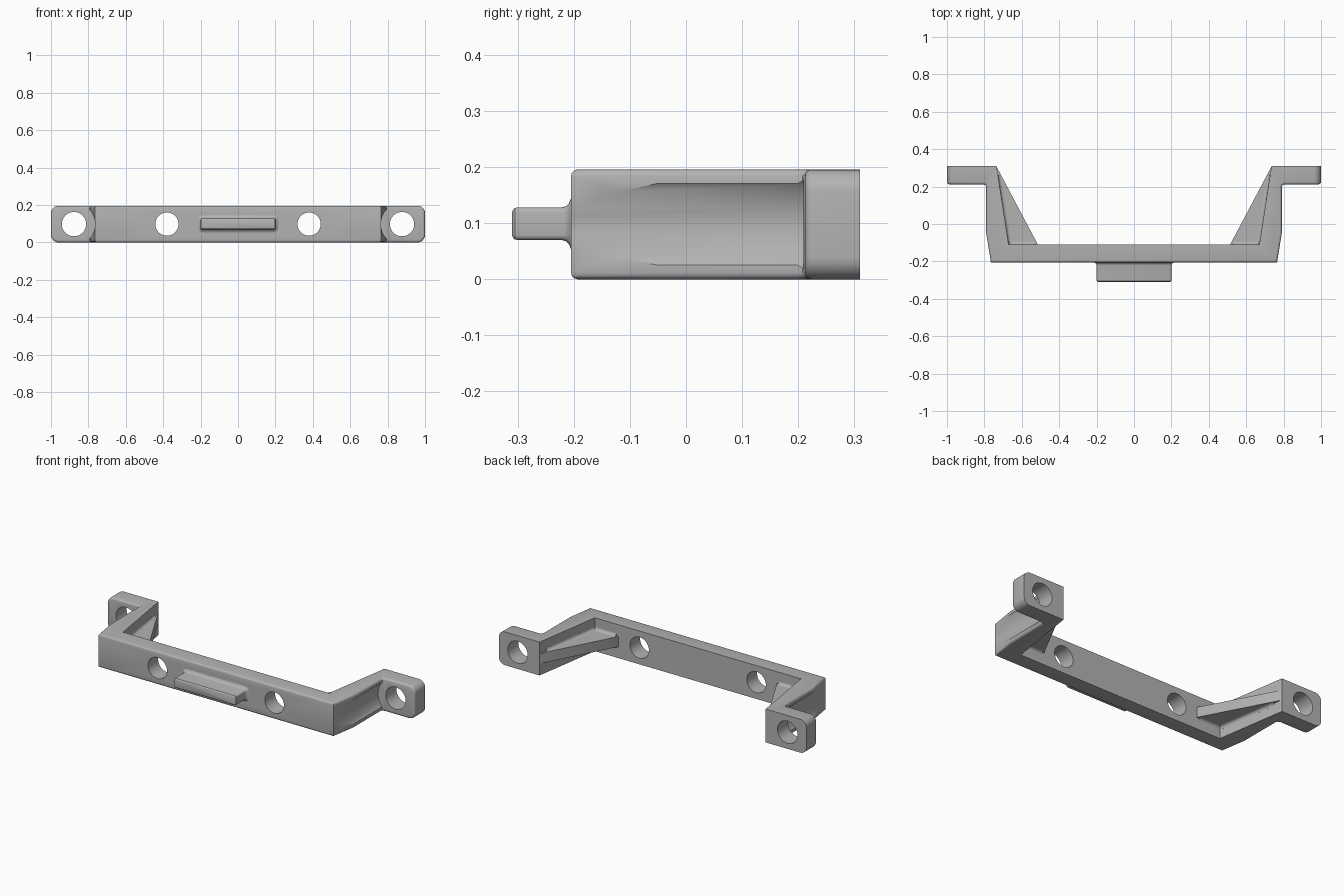
import bpy, bmesh, math
from mathutils import Vector

H = 0.196            # bracket height
MID = H / 2

if "Cube" in bpy.data.objects:
    bpy.data.objects.remove(bpy.data.objects["Cube"], do_unlink=True)

grey = bpy.data.materials.new("plain_grey")
grey.use_nodes = True
grey.diffuse_color = (0.45, 0.45, 0.45, 1)
grey.node_tree.nodes["Principled BSDF"].inputs["Base Color"].default_value = (0.45, 0.45, 0.45, 1)


def finish(name, bm):
    """Turn a bmesh into a named grey object."""
    bmesh.ops.recalc_face_normals(bm, faces=bm.faces)
    mesh = bpy.data.meshes.new(name)
    bm.to_mesh(mesh)
    bm.free()
    mesh.materials.append(grey)
    obj = bpy.data.objects.new(name, mesh)
    bpy.context.collection.objects.link(obj)
    return obj


def activate(obj):
    bpy.ops.object.select_all(action="DESELECT")
    obj.select_set(True)
    bpy.context.view_layer.objects.active = obj


def loft(bm, rings):
    """Skin a list of closed rings and cap both ends."""
    rows = [[bm.verts.new(p) for p in ring] for ring in rings]
    n = len(rows[0])
    for a, b in zip(rows, rows[1:]):
        for i in range(n):
            j = (i + 1) % n
            bm.faces.new((a[i], a[j], b[j], b[i]))
    bm.faces.new(rows[0])
    bm.faces.new(rows[-1])


def prism(bm, outline, z0, z1):
    loft(bm, [[(x, y, z) for x, y in outline] for z in (z0, z1)])


def cylinder(name, x, y0, y1, radius):
    bm = bmesh.new()
    turn = [i * math.tau / 48 for i in range(48)]
    loft(bm, [[(x + radius * math.cos(t), y, MID + radius * math.sin(t)) for t in turn]
              for y in (y0, y1)])
    return finish(name, bm)


# Bracket: front bar, two arms and two mounting feet in one outline
half = [(0.765, -0.205), (0.79, -0.05), (0.79, 0.199), (0.794, 0.208), (0.803, 0.212),
        (1.0, 0.212), (1.0, 0.31), (0.735, 0.31), (0.67, -0.11)]
bm = bmesh.new()
prism(bm, half + [(-x, y) for x, y in reversed(half)], 0, H)
bmesh.ops.recalc_face_normals(bm, faces=bm.faces)

# Large rounding on the outer corners of the feet
outer = [e for e in bm.edges if all(abs(v.co.x) > 0.99 for v in e.verts)
         and abs(e.verts[0].co.z - e.verts[1].co.z) < 0.001]
bmesh.ops.bevel(bm, geom=outer, offset=0.04, segments=6, profile=0.5, affect="EDGES")
bm.normal_update()


def faces_out(f):
    c = f.calc_center_median()
    arm = abs(c.x) < 0.85 and f.normal.x * c.x > 0.6
    return abs(f.normal.z) < 0.01 and (f.normal.y < -0.05 or arm)


# Small rounding around the front and outer faces
soft = []
for e in bm.edges:
    a, b = e.verts
    upright = abs(a.co.z - b.co.z) > 0.1 and abs(a.co.x) < 0.95
    if not upright and e.calc_face_angle(0) > 0.6 and any(faces_out(f) for f in e.link_faces):
        soft.append(e)
bmesh.ops.bevel(bm, geom=soft, offset=0.012, segments=3, profile=0.5, affect="EDGES")
bracket = finish("bracket", bm)

# Screw holes, and clearance channels along the arms
cutters = []
for s in (-1, 1):
    cutters += [cylinder("bar_hole_cutter", s * 0.38, -0.25, -0.05, 0.062),
                cylinder("foot_hole_cutter", s * 0.877, 0.15, 0.4, 0.065),
                cylinder("channel_cutter", s * 0.88, -0.3, 0.209, 0.116)]
activate(bracket)
for c in cutters:
    c.hide_render = True
    mod = bracket.modifiers.new("cut", "BOOLEAN")
    mod.operation = "DIFFERENCE"
    mod.solver = "EXACT"
    mod.object = c
    bpy.ops.object.modifier_apply(modifier=mod.name)
for c in cutters:
    bpy.data.objects.remove(c, do_unlink=True)


def fillet(bm, start, end, side, up, r=0.016):
    """Concave strip in the corner between a wall and the rib face."""
    side, up = Vector(side).normalized(), Vector((0, 0, up))
    rings = []
    for p, sink in ((Vector(start), 0.004), (Vector(end), 0.004)):
        base = p - side * sink
        ring = [base - up * sink, base + up * r]
        for i in range(6):
            t = i * math.pi / 10
            ring.append(p + side * r * (1 - math.cos(t)) + up * r * (1 - math.sin(t)))
        ring.append(p + side * r - up * sink)
        rings.append(ring)
    loft(bm, rings)


# Gusset ribs inside the corners, with filleted roots
ribs = []
T = 0.03
for s, label in ((1, "left"), (-1, "right")):
    bm = bmesh.new()
    prism(bm, [(s * 0.736, 0.309), (s * 0.515, -0.108), (s * 0.515, -0.114),
               (s * 0.675, -0.114)], MID - T, MID + T)
    for up in (1, -1):
        z = MID + up * T
        fillet(bm, (s * 0.727, 0.26, z), (s * 0.67, -0.11, z), (-s * 0.42, 0.065, 0), up)
        fillet(bm, (s * 0.53, -0.11, z), (s * 0.67, -0.11, z), (0, 1, 0), up)
    ribs.append(finish(label + "_gusset_rib", bm))


# Front tab: rounded rectangle with a softened tip and a flared root
def tab_ring(y, grow):
    ring = []
    r = 0.009 + max(grow, -0.006)
    for q in range(4):
        sx = 1 if q in (0, 3) else -1
        sz = 1 if q < 2 else -1
        cx, cz = sx * (0.2 + grow - r), MID + 0.001 + sz * (0.029 + grow - r)
        for i in range(5):
            t = q * math.pi / 2 + i * math.pi / 8
            ring.append((cx + r * math.cos(t), y, cz + r * math.sin(t)))
    return ring


bm = bmesh.new()
loft(bm, [tab_ring(y, g) for y, g in (
    (-0.31, -0.008), (-0.308, -0.004), (-0.305, -0.001), (-0.30, 0), (-0.222, 0),
    (-0.214, 0.002), (-0.209, 0.007), (-0.205, 0.016), (-0.2, 0.016))])
tab = finish("front_tab", bm)

for obj in [bracket, tab] + ribs:
    activate(obj)
    bpy.ops.object.shade_smooth_by_angle(angle=math.radians(32))
